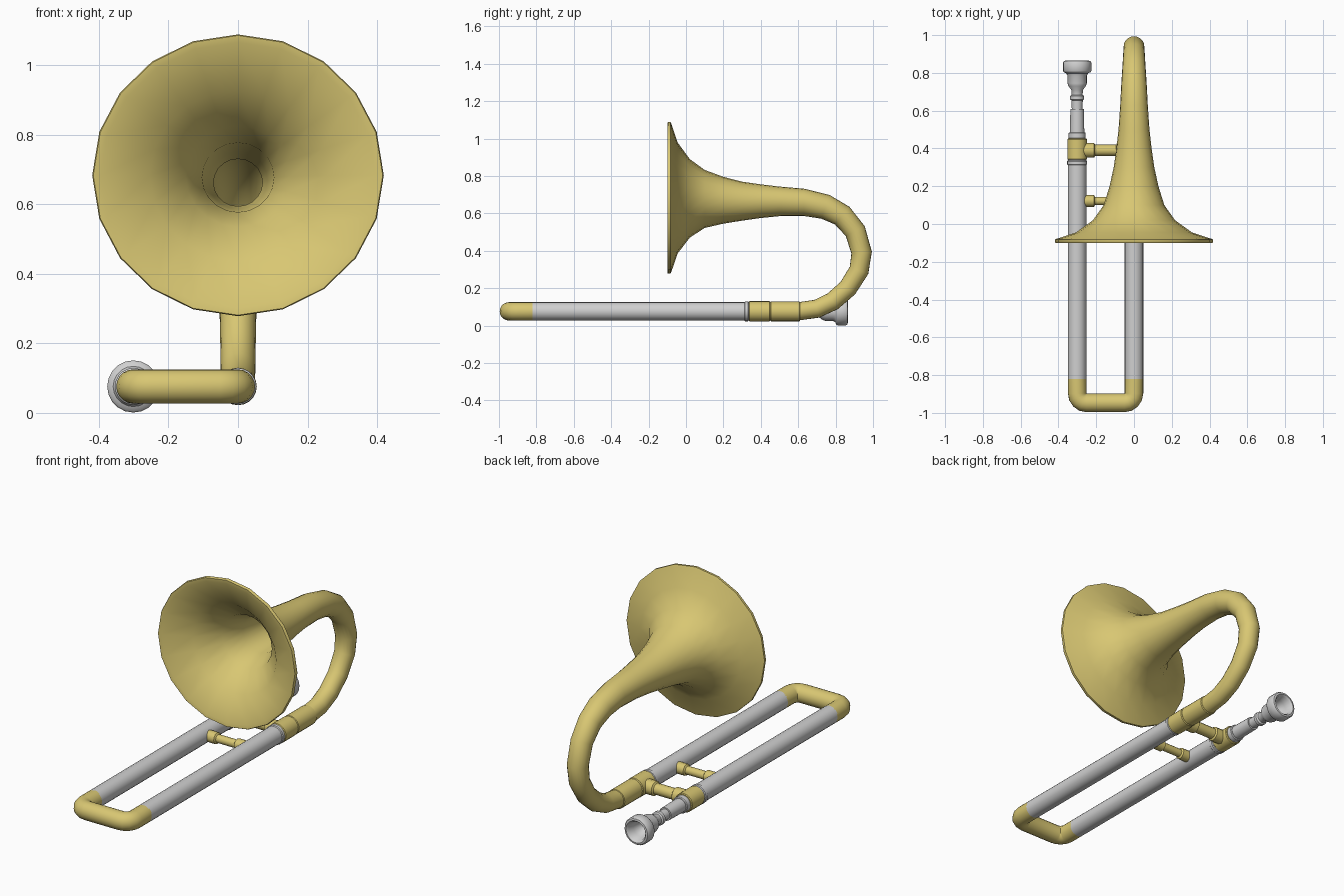
import bpy, bmesh, math
from mathutils import Vector

cube = bpy.data.objects.get("Cube")
if cube:
    bpy.data.objects.remove(cube, do_unlink=True)

X, Y, Z = Vector((1, 0, 0)), Vector((0, 1, 0)), Vector((0, 0, 1))
SLIDE_Z = 0.076
LEAD_X = -0.301


def make_material(name, colour):
    mat = bpy.data.materials.new(name)
    mat.use_nodes = True
    mat.diffuse_color = colour
    bsdf = mat.node_tree.nodes["Principled BSDF"]
    bsdf.inputs["Base Color"].default_value = colour
    bsdf.inputs["Roughness"].default_value = 0.5
    return mat


BRASS = make_material("brass", (0.69, 0.57, 0.17, 1))
SILVER = make_material("silver", (0.63, 0.63, 0.63, 1))


def sweep(name, stations, u, mat, sides=20, caps=True, angle=35):
    """Skin elliptical rings; each station is (centre, tangent, radius_u, radius_v)."""
    bm = bmesh.new()
    rings = []
    for centre, tangent, ru, rv in stations:
        v = u.cross(tangent.normalized())
        ring = []
        for k in range(sides):
            a = math.tau * k / sides
            ring.append(bm.verts.new(centre + u * ru * math.cos(a) + v * rv * math.sin(a)))
        rings.append(ring)
    for a, b in zip(rings, rings[1:]):
        for k in range(sides):
            n = (k + 1) % sides
            bm.faces.new((a[k], b[k], b[n], a[n]))
    if caps:
        bm.faces.new(rings[0])
        bm.faces.new(rings[-1][::-1])
    mesh = bpy.data.meshes.new(name)
    bm.to_mesh(mesh)
    bm.free()
    mesh.materials.append(mat)
    obj = bpy.data.objects.new(name, mesh)
    bpy.context.collection.objects.link(obj)
    bpy.ops.object.select_all(action='DESELECT')
    obj.select_set(True)
    bpy.context.view_layer.objects.active = obj
    bpy.ops.object.shade_smooth_by_angle(angle=math.radians(angle))
    return obj


def lathe(name, profile, x, mat):
    """Turned part along y from (y, radius) pairs."""
    return sweep(name, [(Vector((x, y, SLIDE_Z)), Y, r, r) for y, r in profile], X, mat)


def band(name, x, y0, y1, r, mat, bevel=0.004):
    lathe(name, [(y0, r - bevel), (y0 + bevel, r), (y1 - bevel, r), (y1, r - bevel)], x, mat)


# Bell: lining from the throat out to the lip, then the outer flare (y, z, radius)
bell = [
    (0.6, 0.662, 0.068), (0.4, 0.668, 0.082), (0.19, 0.677, 0.1),
    (0.08, 0.68, 0.145), (-0.03, 0.682, 0.245), (-0.098, 0.683, 0.382),
    (-0.1, 0.683, 0.402), (-0.095, 0.683, 0.405), (-0.083, 0.683, 0.405),
    (-0.078, 0.683, 0.395), (-0.045, 0.682, 0.297), (0.02, 0.68, 0.21),
    (0.1, 0.677, 0.155), (0.2, 0.67, 0.125), (0.3, 0.665, 0.104),
    (0.4, 0.665, 0.09), (0.5, 0.664, 0.079),
]
stations = [(Vector((0, y, z)), Y, r * 1.035, r) for y, z, r in bell]

# Tapered bend running back and down into the slide
bend = [
    (0.63, 0.659, 0.073), (0.745, 0.635, 0.067), (0.835, 0.588, 0.061),
    (0.905, 0.505, 0.057), (0.939, 0.39, 0.055), (0.925, 0.295, 0.053),
    (0.865, 0.2, 0.051), (0.785, 0.13, 0.05), (0.7, 0.09, 0.049),
    (0.6, SLIDE_Z, 0.049),
]
points = [Vector((0, y, z)) for y, z, r in bend]
for i, (y, z, r) in enumerate(bend):
    if i == 0:
        tangent = Y
    elif i == len(bend) - 1:
        tangent = -Y
    else:
        tangent = points[i + 1] - points[i - 1]
    stations.append((points[i], tangent, r, r))
sweep("bell_and_bend", stations, X, BRASS, caps=False, angle=50)

# Slide tubes, end rings and brass ferrules
for side, x in (("left", 0.0), ("right", LEAD_X)):
    lathe(side + "_slide_tube", [(-0.82, 0.049), (0.345, 0.049)], x, SILVER)
    band(side + "_slide_ring", x, 0.312, 0.336, 0.053, SILVER)
band("bell_ferrule_front", 0, 0.336, 0.45, 0.054, BRASS)
band("bell_ferrule_rear", 0, 0.45, 0.61, 0.053, BRASS)
band("lead_ferrule", LEAD_X, 0.34, 0.452, 0.052, BRASS)

# Slide bow: a U with two rounded corners
corner = 0.05
bow = [(Vector((0, -0.815, SLIDE_Z)), -Y, 0.049, 0.049)]
for cx, start in ((-corner, 0), (LEAD_X + corner, 90)):
    for step in range(5):
        a = math.radians(start + step * 22.5)
        centre = Vector((cx + corner * math.cos(a), -0.897 - corner * math.sin(a), SLIDE_Z))
        bow.append((centre, Vector((-math.sin(a), -math.cos(a), 0)), 0.049, 0.049))
bow.append((Vector((LEAD_X, -0.815, SLIDE_Z)), Y, 0.049, 0.049))
sweep("slide_bow", bow, Z, BRASS)

# Cross braces with thicker sockets at both ends
for name, y, r in (("rear_brace", 0.39, 0.03), ("front_brace", 0.122, 0.022)):
    sock = r + 0.009
    profile = [(LEAD_X + 0.03, sock), (-0.212, sock), (-0.206, r),
               (-0.095, r), (-0.089, sock), (-0.03, sock)]
    sweep(name, [(Vector((x, y, SLIDE_Z)), X, s, s) for x, s in profile], Y, BRASS, sides=12)

# Lead pipe and mouthpiece with a hollow cup
band("lead_pipe_ring", LEAD_X, 0.45, 0.485, 0.045, SILVER)
lathe("lead_pipe", [(0.48, 0.038), (0.61, 0.036)], LEAD_X, SILVER)
lathe("mouthpiece", [
    (0.6, 0.028), (0.655, 0.03), (0.66, 0.037), (0.678, 0.037), (0.684, 0.029),
    (0.71, 0.031), (0.73, 0.046), (0.745, 0.051), (0.785, 0.051), (0.798, 0.058),
    (0.804, 0.071), (0.81, 0.075), (0.855, 0.075), (0.863, 0.07), (0.865, 0.06),
    (0.855, 0.051), (0.82, 0.046), (0.785, 0.032), (0.76, 0.012),
], LEAD_X, SILVER)
